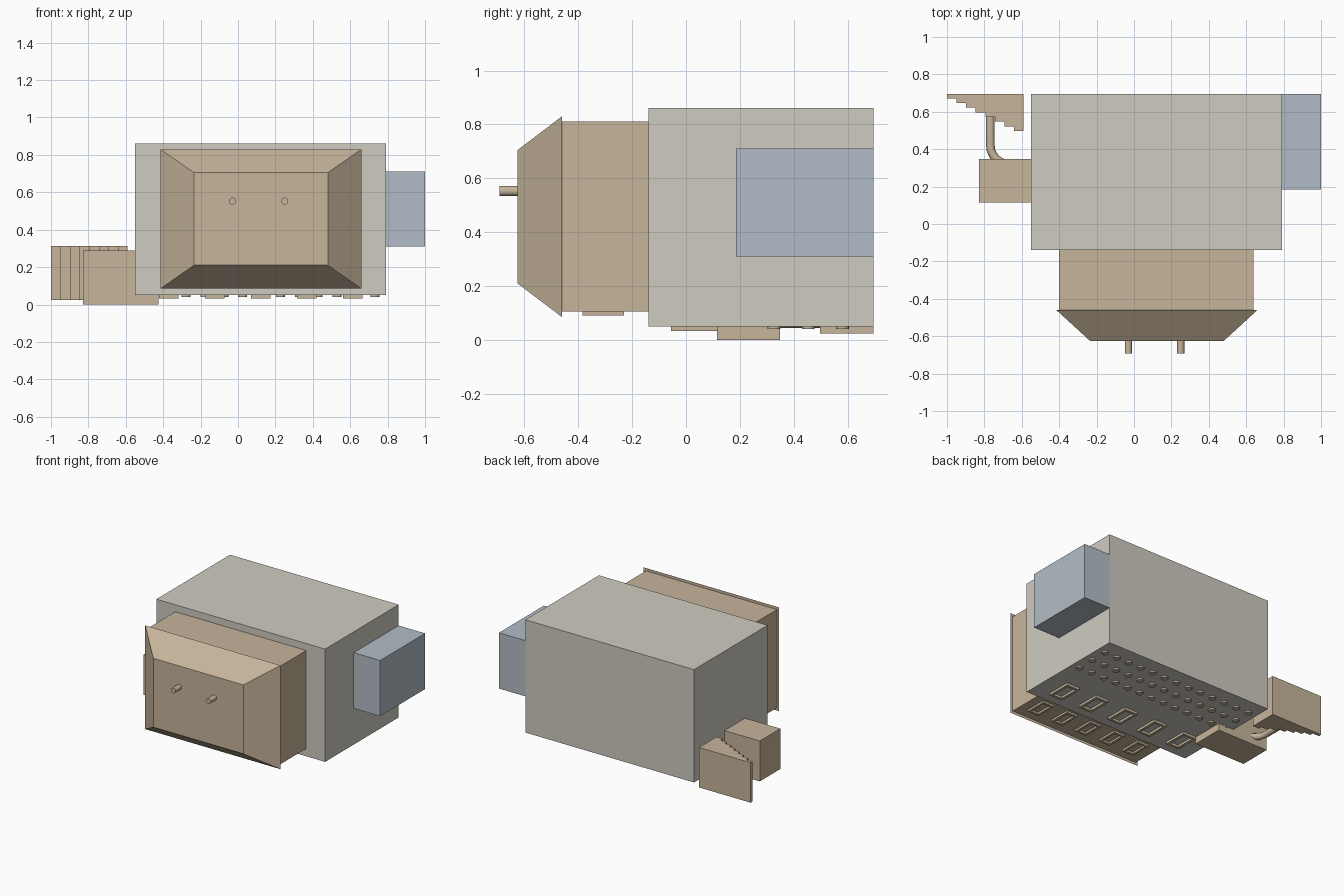
import bpy, bmesh, math

if "Cube" in bpy.data.objects:
    bpy.data.objects.remove(bpy.data.objects["Cube"])


def material(name, rgb):
    m = bpy.data.materials.new(name)
    m.diffuse_color = (*rgb, 1)
    m.use_nodes = True
    m.node_tree.nodes["Principled BSDF"].inputs["Base Color"].default_value = m.diffuse_color
    return m


STONE = material("stone", (0.62, 0.60, 0.53))
BROWN = material("brown", (0.57, 0.46, 0.33))
BLUE = material("slate_blue", (0.45, 0.51, 0.57))


def finish(name, bm, mat):
    bmesh.ops.recalc_face_normals(bm, faces=bm.faces)
    me = bpy.data.meshes.new(name)
    bm.to_mesh(me)
    bm.free()
    me.materials.append(mat)
    ob = bpy.data.objects.new(name, me)
    bpy.context.collection.objects.link(ob)
    return ob


def add_box(bm, xs, ys, zs):
    verts = bmesh.ops.create_cube(bm, size=1)["verts"]
    for v in verts:
        for i, (lo, hi) in enumerate((xs, ys, zs)):
            v.co[i] = lo if v.co[i] < 0 else hi
    return verts


def box(name, xs, ys, zs, mat):
    bm = bmesh.new()
    add_box(bm, xs, ys, zs)
    return finish(name, bm, mat)


def cylinder(name, loc, r, depth, rot=(0, 0, 0), sides=16):
    bpy.ops.mesh.primitive_cylinder_add(vertices=sides, radius=r, depth=depth,
                                        location=loc, rotation=rot)
    ob = bpy.context.object
    ob.name = name
    ob.data.materials.append(BROWN)
    bpy.ops.object.shade_smooth_by_angle()
    return ob


def frame(name, x, y, w, d, z0, z1, bar=0.018):
    bm = bmesh.new()
    rings = []
    for z in (z0, z1):
        for inset in (0, bar):
            a, b = w / 2 - inset, d / 2 - inset
            rings.append([bm.verts.new((x + sx * a, y + sy * b, z))
                          for sx, sy in ((-1, -1), (1, -1), (1, 1), (-1, 1))])
    low_out, low_in, top_out, top_in = rings
    for p, q in ((low_out, low_in), (low_in, top_in), (top_in, top_out), (top_out, low_out)):
        for i in range(4):
            j = (i + 1) % 4
            bm.faces.new((p[i], p[j], q[j], q[i]))
    return finish(name, bm, BROWN)


# Main blocks
box("main_body", (-0.55, 0.79), (-0.14, 0.695), (0.05, 0.86), STONE)
box("side_annex", (0.79, 1.0), (0.185, 0.695), (0.31, 0.71), BLUE)
box("front_block", (-0.40, 0.64), (-0.46, -0.14), (0.105, 0.81), BROWN)
box("left_box", (-0.83, -0.425), (0.115, 0.348), (0.0, 0.29), BROWN)

# Tapered front cap
bm = bmesh.new()
for v in add_box(bm, (-0.415, 0.66), (-0.625, -0.46), (0.085, 0.83)):
    if v.co.y < -0.5:
        v.co.x = -0.235 if v.co.x < 0 else 0.48
        v.co.z = 0.21 if v.co.z < 0.4 else 0.705
finish("front_cap", bm, BROWN)

# Pegs on the front cap
for i, x in enumerate((-0.03, 0.25)):
    cylinder(f"front_peg_{i}", (x, -0.655, 0.553), 0.019, 0.075, (math.pi / 2, 0, 0))

# Stepped wedge at the back left, extruded from its plan
outline = [(-0.59, 0.695), (-1.0, 0.695)]
for i in range(8):
    y = 0.672 - i * 0.025
    outline += [(-1 + i * 0.05125, y), (-1 + (i + 1) * 0.05125, y)]
bm = bmesh.new()
base = bm.faces.new([bm.verts.new((x, y, 0.025)) for x, y in outline])
top = bmesh.ops.extrude_face_region(bm, geom=[base])["geom"]
for v in top:
    if isinstance(v, bmesh.types.BMVert):
        v.co.z = 0.312
finish("stepped_wedge", bm, BROWN)

# Bent pipe between wedge and box
curve = bpy.data.curves.new("bent_pipe", 'CURVE')
curve.dimensions = '3D'
curve.bevel_depth = 0.023
curve.bevel_resolution = 3
curve.use_fill_caps = True
path = [(-0.768, 0.60), (-0.768, 0.42)]
path += [(-0.668 - 0.1 * math.cos(t), 0.42 - 0.1 * math.sin(t))
         for t in (math.radians(a) for a in range(15, 91, 15))]
spline = curve.splines.new('POLY')
spline.points.add(len(path) - 1)
for p, (x, y) in zip(spline.points, path):
    p.co = (x, y, 0.066, 1)
curve.materials.append(BROWN)
bpy.context.collection.objects.link(bpy.data.objects.new("bent_pipe", curve))

# Frames underneath the body and the front block
for i in range(5):
    frame(f"body_frame_{i}", -0.37 + i * 0.246, 0.032, 0.105, 0.175, 0.033, 0.052)
    frame(f"front_frame_{i}", -0.27 + i * 0.2, -0.307, 0.09, 0.155, 0.091, 0.107, 0.016)

# Grid of round studs underneath the body
for i in range(13):
    for j in range(3):
        cylinder(f"stud_{i}_{j}", (-0.48 + i * 0.101, 0.327 + j * 0.1265, 0.047), 0.024, 0.014)
